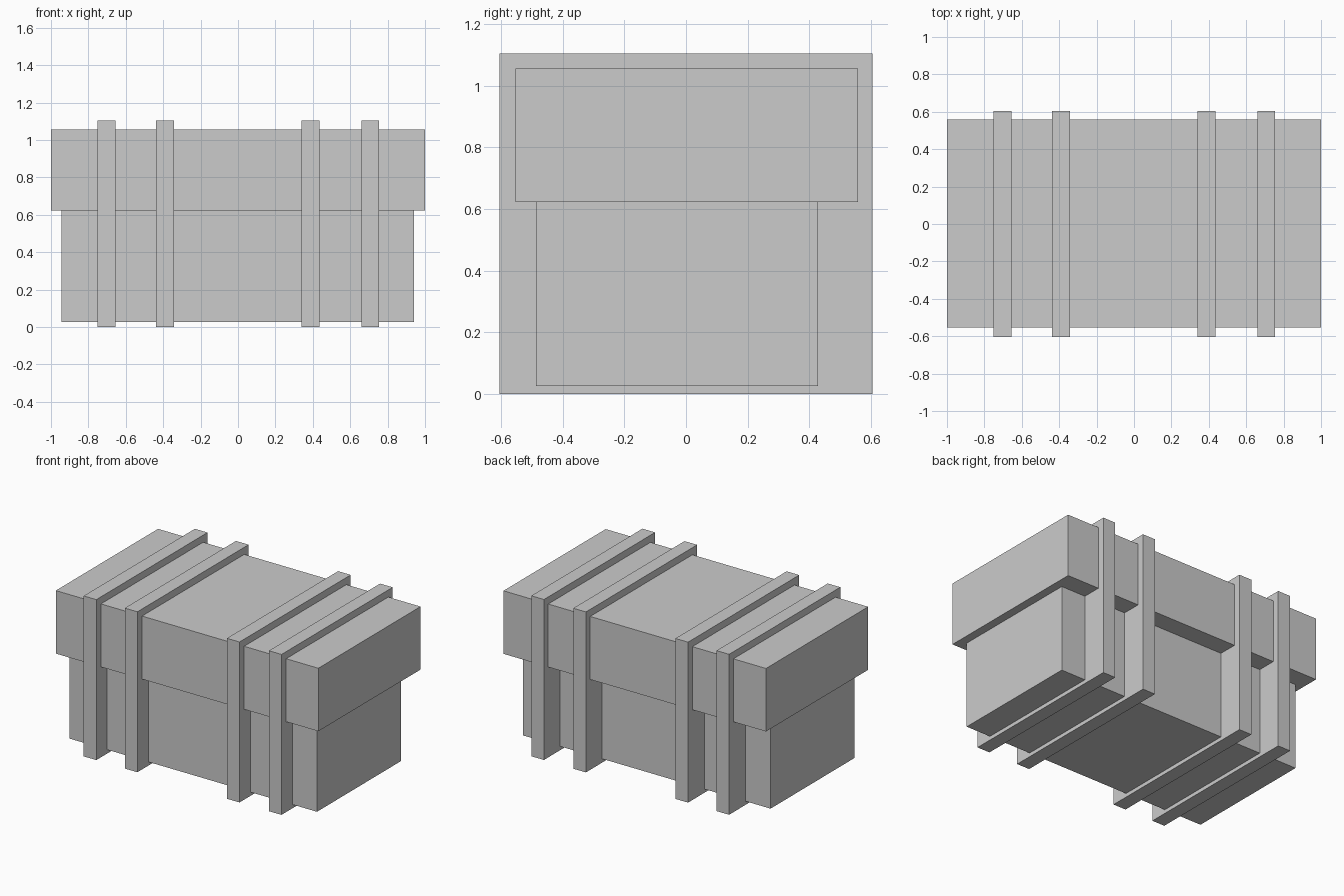
import bpy

if "Cube" in bpy.data.objects:
    bpy.data.objects.remove(bpy.data.objects["Cube"])


def box(name, x, y, z):
    """Axis-aligned box from (min, max) ranges."""
    lo, hi = zip(x, y, z)
    bpy.ops.mesh.primitive_cube_add(size=1, location=[(a + b) / 2 for a, b in zip(lo, hi)])
    obj = bpy.context.object
    obj.name = name
    obj.scale = [b - a for a, b in zip(lo, hi)]
    bpy.ops.object.transform_apply(location=False, rotation=False, scale=True)
    return obj


# Chest body, set slightly towards the front, and overhanging lid
box("chest_body", (-0.944, 0.942), (-0.486, 0.428), (0.026, 0.622))
box("chest_lid", (-1.0, 1.0), (-0.554, 0.558), (0.622, 1.056))

# Four bands wrapping the whole chest
for i, x in enumerate((-0.704, -0.391, 0.387, 0.707), 1):
    box(f"band_{i}", (x - 0.048, x + 0.048), (-0.605, 0.605), (0.0, 1.105))
